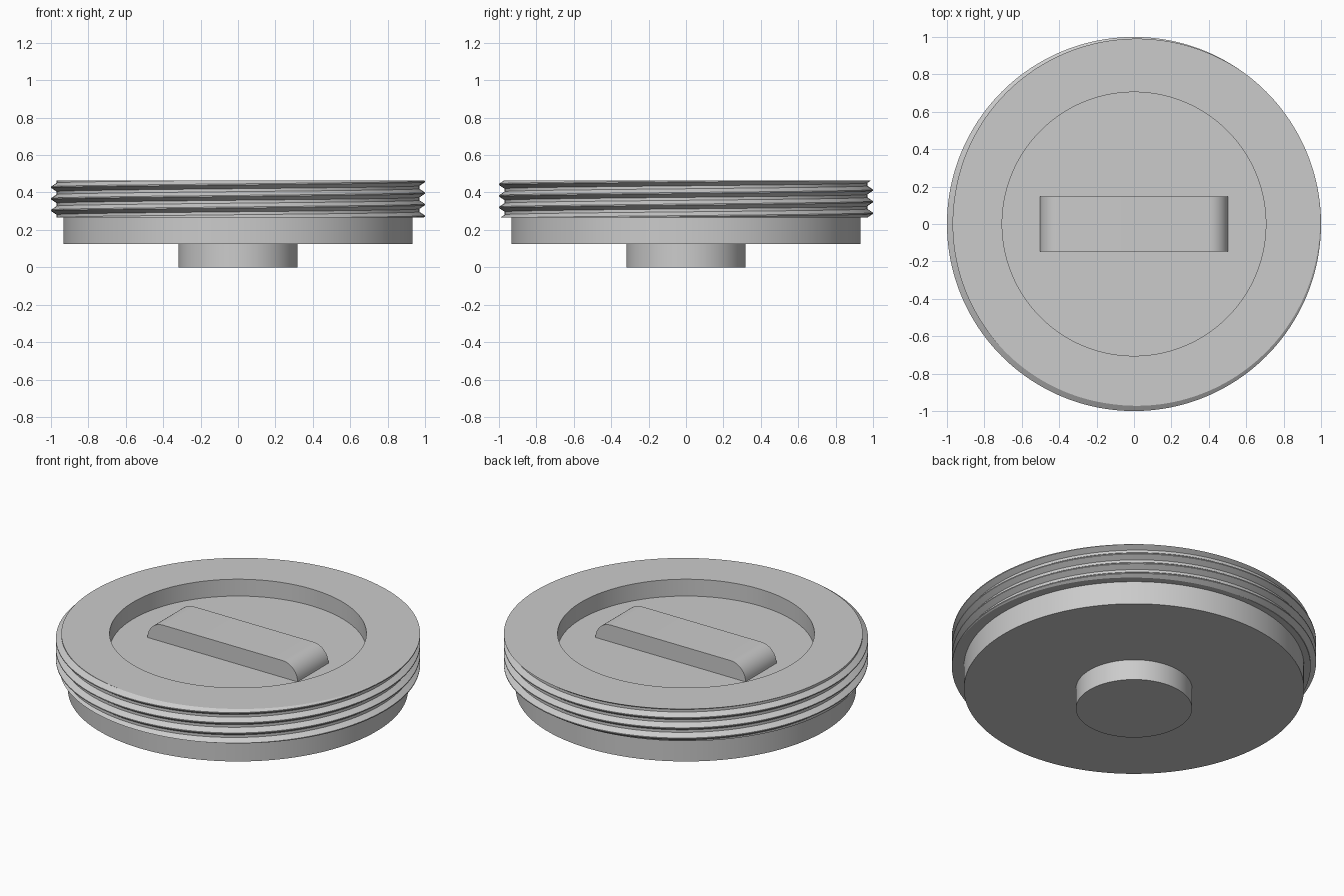
import bpy, bmesh, math

cube = bpy.data.objects.get("Cube")
if cube:
    bpy.data.objects.remove(cube, do_unlink=True)

grey = bpy.data.materials.new("Light grey")
grey.use_nodes = True
grey.diffuse_color = (0.6, 0.6, 0.6, 1)
grey.node_tree.nodes["Principled BSDF"].inputs["Base Color"].default_value = (0.6, 0.6, 0.6, 1)

TOP, THREAD_BASE, FLANGE_BASE, FLOOR = 0.465, 0.265, 0.125, 0.363
CORE_R, CREST_R, FLANGE_R, RECESS_R, BOSS_R = 0.97, 1.0, 0.934, 0.705, 0.319
PITCH, CREST_Z, HALF_ROOT, HALF_CREST = 0.0617, 0.397, 0.023, 0.003
SEGMENTS = 192


def finish(name, bm):
    """Turn a bmesh into a smooth-shaded grey object with crisp edges."""
    bmesh.ops.remove_doubles(bm, verts=bm.verts, dist=1e-5)
    bmesh.ops.recalc_face_normals(bm, faces=bm.faces)
    mesh = bpy.data.meshes.new(name)
    bm.to_mesh(mesh)
    bm.free()
    mesh.materials.append(grey)
    obj = bpy.data.objects.new(name, mesh)
    bpy.context.collection.objects.link(obj)
    bpy.ops.object.select_all(action='DESELECT')
    obj.select_set(True)
    bpy.context.view_layer.objects.active = obj
    bpy.ops.object.shade_smooth_by_angle(angle=math.radians(25))
    return obj


def revolve(name, profile):
    """Sweep profile(turn) -> [(radius, z), ...] once around the z axis."""
    bm = bmesh.new()
    columns = []
    for i in range(SEGMENTS + 1):
        turn = i / SEGMENTS
        a = 2 * math.pi * turn
        columns.append([bm.verts.new((r * math.cos(a), r * math.sin(a), z))
                        for r, z in profile(turn)])
    for c, d in zip(columns, columns[1:]):
        for j in range(len(c) - 1):
            bm.faces.new((c[j], d[j], d[j + 1], c[j + 1]))
    return finish(name, bm)


def thread_radius(z, turn):
    """Radius of the V-shaped helical thread at a height."""
    off = (z - CREST_Z - PITCH * turn + PITCH / 2) % PITCH - PITCH / 2
    t = (HALF_ROOT - abs(off)) / (HALF_ROOT - HALF_CREST)
    return CORE_R + (CREST_R - CORE_R) * min(1, max(0, t))


def body_profile(turn):
    # Underside and plain flange
    pts = [(0, FLANGE_BASE), (FLANGE_R, FLANGE_BASE), (FLANGE_R, THREAD_BASE)]
    # Thread, trimmed to the top and bottom of the wide rim
    for k in range(-4, 4):
        for off in (-HALF_ROOT, -HALF_CREST, HALF_CREST, HALF_ROOT):
            z = CREST_Z + PITCH * (k + turn) + off
            z = min(TOP, max(THREAD_BASE, z))
            pts.append((thread_radius(z, turn), z))
    # Top face and round recess
    return pts + [(RECESS_R, TOP), (RECESS_R, FLOOR), (0, FLOOR)]


revolve("threaded_cap_body", body_profile)

# Round boss under the cap
revolve("bottom_boss", lambda turn: [(0, 0), (BOSS_R, 0), (BOSS_R, FLANGE_BASE + 0.01),
                                     (0, FLANGE_BASE + 0.01)])

# Grip bar in the recess, flush with the top, with quarter-round ends
LENGTH, WIDTH = 0.503, 0.148
rise = TOP - FLOOR
arc = [(LENGTH - rise + rise * math.cos(a), FLOOR + rise * math.sin(a))
       for a in (math.pi / 2 * i / 12 for i in range(13))]
outline = [(LENGTH, FLOOR - 0.01)] + arc
outline += [(-x, z) for x, z in reversed(outline)]
bm = bmesh.new()
side = bm.faces.new([bm.verts.new((x, -WIDTH, z)) for x, z in outline])
ext = bmesh.ops.extrude_face_region(bm, geom=[side], use_keep_orig=True)
bmesh.ops.translate(bm, vec=(0, 2 * WIDTH, 0),
                    verts=[g for g in ext["geom"] if isinstance(g, bmesh.types.BMVert)])
finish("grip_bar", bm)
